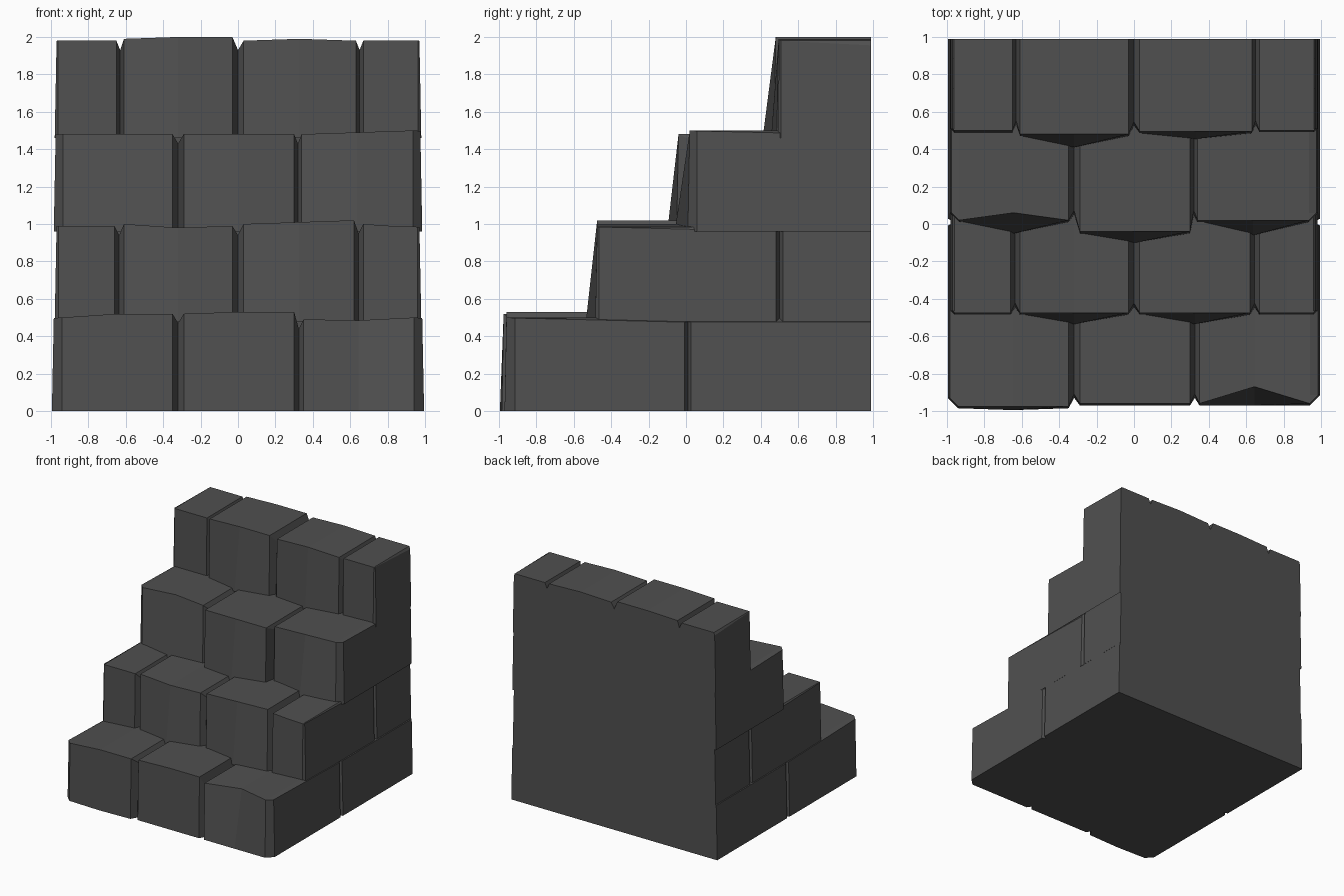
import bpy, bmesh

if "Cube" in bpy.data.objects:
    bpy.data.objects.remove(bpy.data.objects["Cube"])

stone = bpy.data.materials.new("dark_stone")
stone.diffuse_color = (0.08, 0.08, 0.08, 1)
stone.use_nodes = True
stone.node_tree.nodes["Principled BSDF"].inputs["Base Color"].default_value = stone.diffuse_color

BACK = 0.99
GROOVE = 0.05     # depth of the joints between blocks


def columns(blocks, edge):
    """Upright lines across a step: x, front y top, front y bottom, top z."""
    cols = []
    for i, (x0, x1, y, zs, top_push, foot_pull) in enumerate(blocks):
        if i:                                   # V joint to the previous block
            px, py, pz = cols[-1][0], cols[-1][1], cols[-1][3]
            yj = max(py, y) + GROOVE
            cols.append(((px + x0) / 2, yj, yj - 0.02, min(pz, zs[0]) - GROOVE))
        left = -edge if i == 0 else x0
        right = edge if i == len(blocks) - 1 else x1
        mid = (left + right) / 2
        cols.append((left, y, y - 0.01, zs[0]))
        cols.append((mid, y + top_push, y - 0.01 - foot_pull, zs[1]))
        cols.append((right, y, y - 0.01, zs[2]))
    return cols


def build_step(name, blocks, z0, side, chamfer, joint, tread_back):
    bm = bmesh.new()

    def face(points):
        bm.faces.new([bm.verts.new(p) for p in points])

    cols = columns(blocks, side - chamfer)

    # Front faces and treads
    for a, b in zip(cols, cols[1:]):
        face([(a[0], a[2], z0), (b[0], b[2], z0), (b[0], b[1], b[3]), (a[0], a[1], a[3])])
        face([(a[0], a[1], a[3]), (b[0], b[1], b[3]),
              (b[0], tread_back, b[3]), (a[0], tread_back, a[3])])

    # Sides with bevelled top edge and an optional upright joint
    ends = {}
    for s, col in ((-1, cols[0]), (1, cols[-1])):
        yf, yb, z1 = col[1], col[2], col[3]
        stations = [(yf, chamfer), (yf + chamfer, 0)]
        if joint is not None:
            stations += [(joint - 0.018, 0), (joint, 0.035), (joint + 0.018, 0)]
        stations.append((BACK, 0))
        rings = []
        for k, (y, rec) in enumerate(stations):
            drop = 0.025 * min(1, (y - yf) / 0.45)
            foot = 0 if k == 0 else 0.01
            rings.append([(s * (side - rec + foot), yb if k == 0 else y, z0),
                          (s * (side - rec), y, z1 - drop),
                          (s * (side - chamfer), y, z1)])
        for a, b in zip(rings, rings[1:]):
            for j in (0, 1):
                face([a[j], b[j], b[j + 1], a[j + 1]])
        ends[s] = rings

    # Flat back
    top = []
    if tread_back == BACK:
        top = [(c[0], BACK, c[3]) for c in cols[1:-1]]
    face(ends[-1][-1] + top + ends[1][-1][::-1])

    # Flat underside of the lowest step
    if z0 == 0:
        face([(c[0], c[2], 0) for c in cols]
             + [r[0] for r in ends[1][1:]]
             + [r[0] for r in ends[-1][:0:-1]])

    bmesh.ops.remove_doubles(bm, verts=bm.verts, dist=0.0005)
    bmesh.ops.dissolve_degenerate(bm, edges=bm.edges, dist=0.0001)
    bmesh.ops.recalc_face_normals(bm, faces=bm.faces)
    mesh = bpy.data.meshes.new(name)
    bm.to_mesh(mesh)
    bm.free()
    mesh.materials.append(stone)
    bpy.context.collection.objects.link(bpy.data.objects.new(name, mesh))


# Blocks: x left, x right, front y, top z (left, middle, right), top push, foot pull
build_step("bottom_step", [
    (-0.94, -0.35, -0.975, (0.50, 0.52, 0.52), 0, 0.01),
    (-0.29, 0.30, -0.96, (0.52, 0.53, 0.53), 0, 0),
    (0.35, 0.94, -0.96, (0.49, 0.485, 0.50), 0.09, 0)],
    0, 0.985, 0.045, 0.01, -0.38)

build_step("second_step", [
    (-0.96, -0.66, -0.475, (0.99, 0.99, 0.99), 0, 0),
    (-0.61, -0.03, -0.475, (1.00, 0.98, 0.99), 0, 0.05),
    (0.03, 0.62, -0.475, (1.00, 1.01, 1.02), 0, 0.05),
    (0.67, 0.96, -0.475, (1.00, 0.99, 0.985), 0, 0)],
    0.48, 0.97, 0.01, 0.50, 0.15)

build_step("third_step", [
    (-0.93, -0.35, 0.02, (1.48, 1.48, 1.48), 0.04, 0.06),
    (-0.29, 0.30, -0.04, (1.48, 1.48, 1.48), 0, 0.05),
    (0.34, 0.93, 0.02, (1.48, 1.49, 1.50), 0, 0.07)],
    0.96, 0.975, 0.04, None, 0.58)

build_step("top_step", [
    (-0.96, -0.65, 0.50, (1.98, 1.98, 1.98), 0, 0),
    (-0.61, -0.03, 0.48, (1.99, 2.00, 2.00), 0, 0.06),
    (0.03, 0.63, 0.495, (1.98, 1.99, 1.98), 0, 0.03),
    (0.67, 0.96, 0.50, (1.98, 1.98, 1.98), 0, 0)],
    1.46, 0.97, 0.008, None, BACK)
